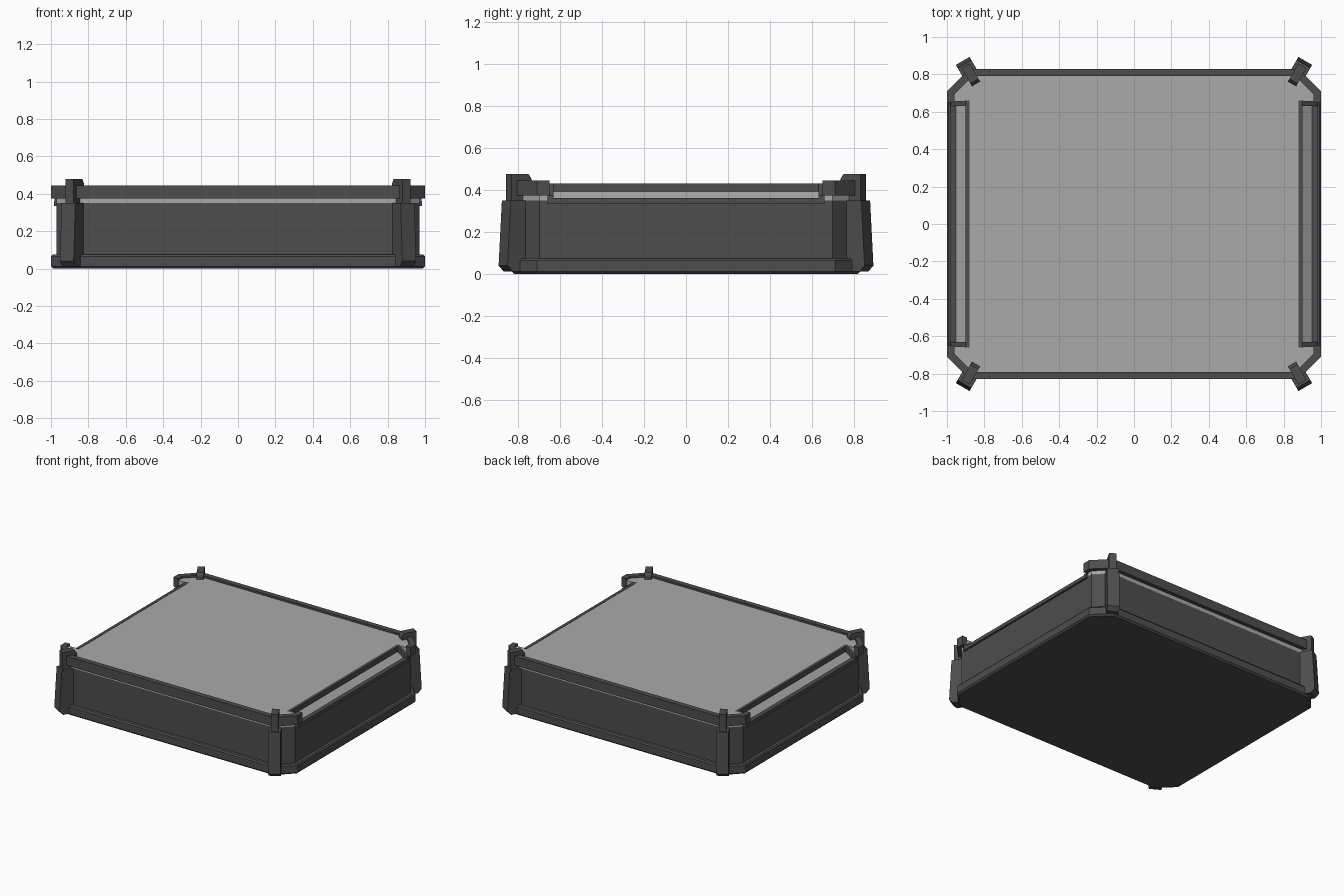
import bpy, bmesh, math
from mathutils import Vector

if "Cube" in bpy.data.objects:
    bpy.data.objects.remove(bpy.data.objects["Cube"])


def material(name, v):
    m = bpy.data.materials.new(name)
    m.diffuse_color = (v, v, v, 1)
    m.use_nodes = True
    m.node_tree.nodes["Principled BSDF"].inputs["Base Color"].default_value = m.diffuse_color
    return m


DARK = material("dark_grey", 0.075)
LIGHT = material("light_grey", 0.4)


def finish(name, bm, mat):
    bmesh.ops.recalc_face_normals(bm, faces=bm.faces[:])
    me = bpy.data.meshes.new(name)
    bm.to_mesh(me)
    bm.free()
    me.materials.append(mat)
    ob = bpy.data.objects.new(name, me)
    bpy.context.collection.objects.link(ob)
    return ob


def loft(name, rings, mat):
    """Closed solid through matching rings of 3D points."""
    bm = bmesh.new()
    vs = [[bm.verts.new(p) for p in r] for r in rings]
    n = len(vs[0])
    for a, b in zip(vs, vs[1:]):
        for i in range(n):
            j = (i + 1) % n
            bm.faces.new((a[i], a[j], b[j], b[i]))
    bm.faces.new(vs[0])
    bm.faces.new(vs[-1])
    return finish(name, bm, mat)


def prism(name, pts, z0, z1, mat):
    return loft(name, [[(x, y, z) for x, y in pts] for z in (z0, z1)], mat)


def octagon(d):
    """Chamfered footprint, moved inwards by d."""
    x, y = 1 - d, 0.83 - d
    s = 1.71 - d * math.sqrt(2)
    q = [(x, s - x), (s - y, y)]
    return (q + [(-a, b) for a, b in q[::-1]] +
            [(-a, -b) for a, b in q] + [(a, -b) for a, b in q[::-1]])


def ring3(d, z):
    return [(x, y, z) for x, y in octagon(d)]


# base flange and wall in one shell
loft("body", [ring3(0.012, 0), ring3(0, 0.012), ring3(0, 0.065), ring3(0.008, 0.075),
              ring3(0.03, 0.075), ring3(0.03, 0.35)], DARK)

# lid plate, notched along both short sides
_, c = octagon(0.03)[:2]
a = octagon(0.03)[0]
half = [(0.885, -0.655), (0.885, 0.655), (a[0], 0.655), a, c]
lid = half + [(-x, y) for x, y in half[::-1]]
lid += [(-0.97, -0.655), (-a[0], -a[1]), (-c[0], -c[1]), (c[0], -c[1]), (a[0], -a[1]), (0.97, -0.655)]
# drop the doubled point order on the left by rebuilding in sequence
right = [(c[0], -c[1]), (a[0], -a[1]), (0.97, -0.655), (0.885, -0.655),
         (0.885, 0.655), (0.97, 0.655), a, c]
lid = right + [(-x, y) for x, y in right[::-1]]
prism("lid", lid, 0.345, 0.43, LIGHT)

# raised rim, open along both short sides
for s, side in ((1, "back"), (-1, "front")):
    o, i = octagon(0), octagon(0.04)
    path = [(1, 0.65)] + o[:4] + [(-1, 0.65), (-0.96, 0.65)] + i[:4][::-1] + [(0.96, 0.65)]
    prism(side + "_rim", [(x, s * y) for x, y in path], 0.375, 0.445, DARK)


def box(name, x0, x1, y0, y1, z0, z1, mat):
    prism(name, [(x0, y0), (x1, y0), (x1, y1), (x0, y1)], z0, z1, mat)


# slots on the short sides: sloping light strip in a dark frame
for s, side in ((1, "right"), (-1, "left")):
    strip = [(0.89, 0.34), (0.96, 0.34), (0.955, 0.355), (0.90, 0.395), (0.89, 0.395)]
    loft(side + "_slot_strip", [[(s * x, y, z) for x, z in strip] for y in (-0.64, 0.64)], LIGHT)
    box(side + "_slot_top_bar", s * 0.88, s * 0.902, -0.66, 0.66, 0.39, 0.432, DARK)
    box(side + "_slot_sill", s * 0.953, s * 0.985, -0.66, 0.66, 0.335, 0.362, DARK)
    for t in (1, -1):
        end = [(0.88, 0.345), (0.98, 0.345), (0.98, 0.375), (0.90, 0.432), (0.88, 0.432)]
        loft(side + "_slot_end", [[(s * x, t * y, z) for x, z in end] for y in (0.632, 0.66)], DARK)

# corner posts and clips, turned 30 degrees off the long sides
U = Vector((0.5, math.sqrt(0.75), 0))
V = Vector((math.sqrt(0.75), -0.5, 0))
POST = [(1.09, 0.012), (1.185, 0.012), (1.213, 0.04), (1.195, 0.35), (1.09, 0.35)]
CLIP = [(1.10, 0.34), (1.182, 0.34), (1.182, 0.478), (1.088, 0.478), (1.072, 0.455), (1.072, 0.42), (1.10, 0.42)]


def corner_part(name, profile, width, sx, sy):
    rings = []
    for w in (-width / 2, width / 2):
        pts = [U * u + V * (0.357 + w) for u, z in profile]
        rings.append([(sx * p.x, sy * p.y, z) for p, (u, z) in zip(pts, profile)])
    loft(name, rings, DARK)


for sx in (1, -1):
    for sy in (1, -1):
        corner_part("corner_post", POST, 0.085, sx, sy)
        corner_part("corner_clip", CLIP, 0.05, sx, sy)
